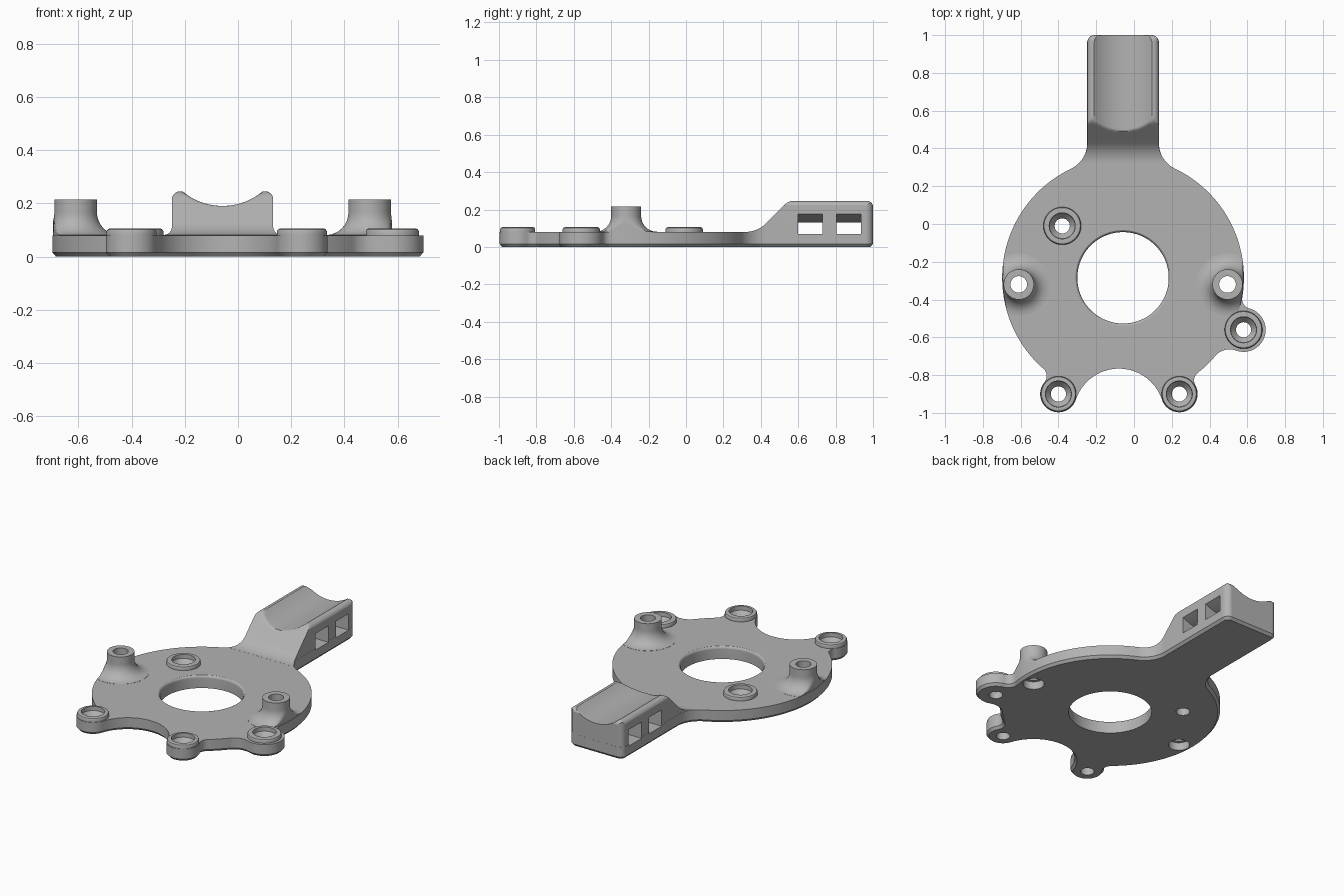
import bpy, bmesh
from math import sin, cos, pi, sqrt, atan2, hypot, radians

if "Cube" in bpy.data.objects:
    bpy.data.objects.remove(bpy.data.objects["Cube"])

CX, CY, DISC_R, TOP = -0.058, -0.285, 0.64, 0.08
ARM_W, ARM_H, ROOT_R, CORNER, LIP = 0.19, 0.245, 0.15, 0.04, 0.03

grey = bpy.data.materials.new("grey plastic")
grey.use_nodes = True
grey.diffuse_color = (0.45, 0.45, 0.45, 1)
grey.node_tree.nodes["Principled BSDF"].inputs["Base Color"].default_value = (0.45, 0.45, 0.45, 1)


def make(name, bm):
    bmesh.ops.recalc_face_normals(bm, faces=bm.faces)
    mesh = bpy.data.meshes.new(name)
    bm.to_mesh(mesh)
    bm.free()
    ob = bpy.data.objects.new(name, mesh)
    mesh.materials.append(grey)
    bpy.context.collection.objects.link(ob)
    return ob


def loft(name, rings):
    """Skin closed rings of points and cap both ends."""
    bm = bmesh.new()
    loops = [[bm.verts.new(p) for p in ring] for ring in rings]
    n = len(loops[0])
    for a, b in zip(loops, loops[1:]):
        for i in range(n):
            j = (i + 1) % n
            bm.faces.new((a[i], a[j], b[j], b[i]))
    bm.faces.new(loops[0][::-1])
    bm.faces.new(loops[-1])
    return make(name, bm)


def lathe(name, x, y, profile, n=48, limit=None):
    """Turn a radius/height profile, optionally held inside the disc."""
    rings = []
    for r, z in profile:
        ring = []
        for i in range(n):
            a = 2 * pi * (i + 0.5) / n
            px, py = x + r * cos(a), y + r * sin(a)
            d = hypot(px - CX, py - CY)
            if limit and d > limit:
                px, py = CX + (px - CX) * limit / d, CY + (py - CY) * limit / d
            ring.append((px, py, z))
        rings.append(ring)
    return loft(name, rings)


def arc(c, r, a0, a1, ccw=True):
    while ccw and a1 <= a0:
        a1 += 2 * pi
    while not ccw and a1 >= a0:
        a1 -= 2 * pi
    n = max(6, int(abs(a1 - a0) * (8 + 28 * r)))
    sign = 1 if ccw else -1
    # each point carries its outward normal
    return [(c[0] + r * cos(t), c[1] + r * sin(t), sign * cos(t), sign * sin(t))
            for t in (a0 + (a1 - a0) * i / n for i in range(n + 1))]


def angle(a, b):
    return atan2(b[1] - a[1], b[0] - a[0])


def fillet_centre(a, b, f):
    """Centre of a fillet touching two circles, on the right of a to b."""
    d = hypot(b[0] - a[0], b[1] - a[1])
    ra, rb = a[2] + f, b[2] + f
    along = (d * d + ra * ra - rb * rb) / (2 * d)
    side = sqrt(ra * ra - along * along)
    ux, uy = (b[0] - a[0]) / d, (b[1] - a[1]) / d
    return (a[0] + ux * along + uy * side, a[1] + uy * along - ux * side)


# Outline: arm end, arm root, then disc and lobes joined by fillets
disc = (CX, CY, DISC_R)
lobes = [(-0.40, -0.90, 0.097), (0.24, -0.90, 0.097), (0.58, -0.56, 0.117)]
root_dx = ARM_W + ROOT_R
ROOT_Y = CY + sqrt((DISC_R + ROOT_R) ** 2 - root_dx ** 2)
left_root, right_root = (CX - root_dx, ROOT_Y), (CX + root_dx, ROOT_Y)
inner = ARM_W - CORNER

outline = arc((CX + inner, 1 - CORNER), CORNER, 0, pi / 2)
outline += arc((CX - inner, 1 - CORNER), CORNER, pi / 2, pi)
outline += arc(left_root, ROOT_R, 0, angle(left_root, disc), False)
chain = [disc, lobes[0], lobes[1], disc, lobes[2], disc]
start = angle(disc, left_root)
for a, b, f in zip(chain, chain[1:], (0.05, 0.24, 0.05, 0.1, 0.05)):
    c = fillet_centre(a, b, f)
    outline += arc(a, a[2], start, angle(a, c))
    outline += arc(c, f, angle(c, a), angle(c, b), False)
    start = angle(b, c)
outline += arc(disc, DISC_R, start, angle(disc, right_root))
outline += arc(right_root, ROOT_R, angle(right_root, disc), pi, False)
clean = [p for p, q in zip(outline, outline[1:] + outline[:1])
         if hypot(p[0] - q[0], p[1] - q[1]) > 1e-4]

# Plate with a chamfered underside
plate = loft("mounting_plate", [[(x - nx * o, y - ny * o, z) for x, y, nx, ny in clean]
                                for o, z in ((0.014, 0), (0, 0.016), (0, TOP))])


# Arm: a ramp rising to a round saddle between two rounded lips
def half_width(y):
    if y < ROOT_Y:
        return ARM_W + ROOT_R - sqrt(ROOT_R ** 2 - (ROOT_Y - y) ** 2)
    t = max(0, y - 1 + CORNER)
    return inner + sqrt(max(0, CORNER ** 2 - t * t))


def arm_top(u, y):
    rise, crest, y0, s = 0.15, 0.06, 0.32, sqrt(0.5)
    ya = y0 + rise * s
    za = TOP + rise * (1 - s)
    yb = ya + ARM_H - crest * (1 - s) - za
    if y < ya:
        ramp = TOP + rise - sqrt(rise ** 2 - (y - y0) ** 2)
    elif y < yb:
        ramp = za + y - ya
    else:
        t = max(0, yb + crest * s - y)
        ramp = ARM_H - crest + sqrt(crest ** 2 - t * t)
    saddle = 0.425 - sqrt(0.235 ** 2 - min(u, 0.15) ** 2)
    lip = ARM_H - LIP + sqrt(max(0, LIP ** 2 - max(0, u - ARM_W + LIP) ** 2))
    end = ARM_H - LIP + sqrt(max(0, LIP ** 2 - max(0, y - 1 + LIP) ** 2))
    return min(ramp, saddle if u < 0.15 else ARM_H, lip if y > 0.5 else ARM_H, end) + 0.0004


rows = [0.32 + 0.0075 * i for i in range(36)] + [0.7, 0.8, 0.9]
rows += [1 - CORNER + CORNER * sin(pi / 2 * i / 8) - 0.0005 for i in range(9)]
cols = [0.15 * i / 14 / ARM_W for i in range(14)]
cols += [(ARM_W - LIP + LIP * sin(pi / 2 * i / 7)) / ARM_W for i in range(-1, 8)]
cols = [-c for c in cols[:0:-1]] + cols
rings = []
for y in rows:
    w = half_width(y) - 0.0008
    ring = [(CX + c * w, y, arm_top(abs(c * w), y)) for c in cols]
    rings.append(ring + [(CX + w, y, 0.04), (CX - w, y, 0.04)])
arm = loft("saddle_arm", rings)

# Raised screw seats and tall flared posts
seats = [(x, y, r - 0.003) for x, y, r in lobes[:2]] + [(0.58, -0.56, 0.1), (-0.38, -0.01, 0.1)]
posts = [(-0.61, -0.32), (0.495, -0.32)]
parts = [arm]
for x, y, r in seats:
    parts.append(lathe("screw_seat", x, y, [(r, 0.05), (r, 0.095), (r - 0.004, 0.102), (r - 0.012, 0.106)]))
flare = [(0.165 - 0.085 * sin(t), 0.166 - 0.085 * cos(t)) for t in (pi / 2 * i / 8 for i in range(9))]
for x, y in posts:
    parts.append(lathe("post", x, y, [(0.165, 0.05)] + flare + [(0.08, 0.215)], limit=DISC_R - 0.003))

# Cutters: centre bore, countersinks, post holes and strap slots
cutters = [lathe("bore_cutter", CX, CY, [(0.242, -0.1), (0.242, 0.064), (0.245, 0.073),
                                         (0.251, 0.079), (0.26, 0.082), (0.26, 0.3)], 96)]
for x, y, r in seats:
    cutters.append(lathe("sink_cutter", x, y, [(0.04, -0.1), (0.04, 0.045), (0.068, 0.08), (0.072, 0.2)]))
for x, y in posts:
    cutters.append(lathe("post_cutter", x, y, [(0.062, -0.1), (0.062, 0.05), (0.044, 0.051), (0.044, 0.3)]))
for y0, y1 in ((0.6, 0.73), (0.805, 0.935)):
    us = [-0.22 + 0.44 * i / 16 for i in range(17)]
    section = [(CX + u, 0.13 + 0.045 * (u / ARM_W) ** 2) for u in us]
    section += [(CX + 0.22, 0.07), (CX - 0.22, 0.07)]
    cutters.append(loft("slot_cutter", [[(x, y, z) for x, z in section] for y in (y0, y1)]))

# Join and cut into one solid
bpy.ops.object.select_all(action='DESELECT')
bpy.context.view_layer.objects.active = plate
plate.select_set(True)
for operation, tools in (('UNION', parts), ('DIFFERENCE', cutters)):
    for tool in tools:
        mod = plate.modifiers.new("join", 'BOOLEAN')
        mod.operation, mod.object, mod.solver = operation, tool, 'EXACT'
        bpy.ops.object.modifier_apply(modifier=mod.name)
        bpy.data.objects.remove(tool)
bpy.ops.object.shade_smooth_by_angle(angle=radians(32))
weighted = plate.modifiers.new("even_shading", 'WEIGHTED_NORMAL')
weighted.keep_sharp = True
